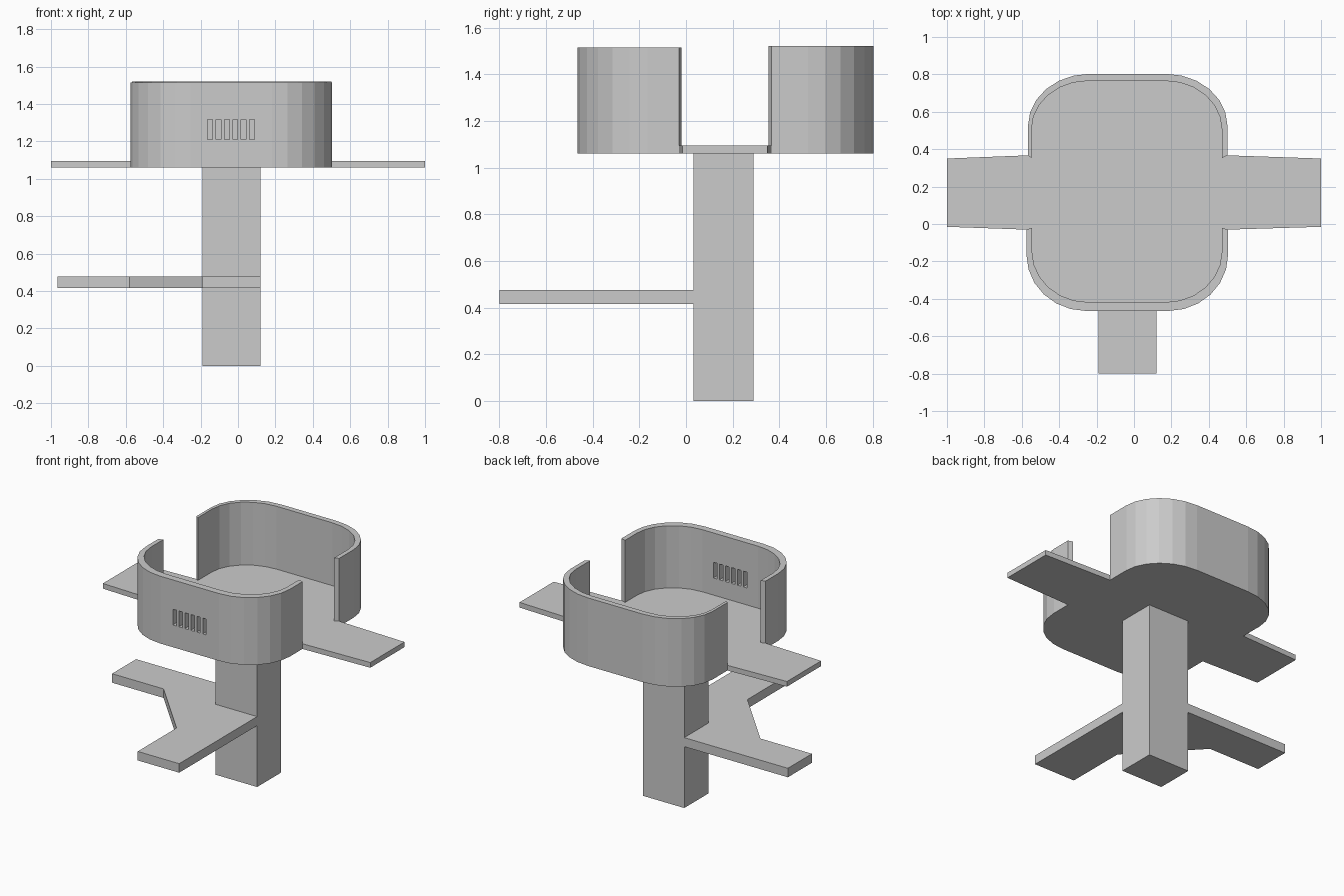
import bpy, bmesh
from math import sin, cos, pi

if "Cube" in bpy.data.objects:
    bpy.data.objects.remove(bpy.data.objects["Cube"])


def prism(name, outline, z0, z1):
    """Extrude a flat outline from z0 up to z1."""
    bm = bmesh.new()
    face = bm.faces.new([bm.verts.new((x, y, z0)) for x, y in outline])
    top = bmesh.ops.extrude_face_region(bm, geom=[face])["geom"]
    verts = [v for v in top if isinstance(v, bmesh.types.BMVert)]
    bmesh.ops.translate(bm, verts=verts, vec=(0, 0, z1 - z0))
    bmesh.ops.recalc_face_normals(bm, faces=bm.faces[:])
    mesh = bpy.data.meshes.new(name)
    bm.to_mesh(mesh)
    bm.free()
    obj = bpy.data.objects.new(name, mesh)
    bpy.context.collection.objects.link(obj)
    return obj


def rect(x0, x1, y0, y1):
    return [(x0, y0), (x1, y0), (x1, y1), (x0, y1)]


def u_curve(x0, x1, y_open, y_far, rx, ry, n=6):
    """Rounded U from the open end at x0, round the far side, to x1."""
    s = 1 if y_far > y_open else -1
    yc = y_far - s * ry
    angles = [i * pi / 2 / n for i in range(n + 1)]
    left = [(x0 + rx - rx * cos(a), yc + s * ry * sin(a)) for a in angles]
    right = [(x1 - rx + rx * cos(a), yc + s * ry * sin(a)) for a in reversed(angles)]
    return [(x0, y_open)] + left + right + [(x1, y_open)]


FLOOR, FLOOR_TOP = 1.06, 1.095

# Trunk
prism("trunk", rect(-0.19, 0.12, 0.033, 0.29), 0, FLOOR)

# Lower L-shaped branch with a diagonal web
prism("lower_branch", [(0.12, 0.29), (-0.965, 0.29), (-0.965, 0.033), (-0.58, 0.033),
                       (-0.19, -0.385), (-0.19, -0.8), (0.12, -0.8)], 0.415, 0.476)

# Curved walls
front_out = u_curve(-0.575, 0.503, -0.03, -0.465, 0.32, 0.30)
front_in = u_curve(-0.545, 0.47, -0.02, -0.418, 0.30, 0.27)
back_out = u_curve(-0.567, 0.50, 0.367, 0.803, 0.33, 0.28)
back_in = u_curve(-0.548, 0.47, 0.353, 0.765, 0.30, 0.26)
front_wall = prism("front_wall", front_out + front_in[::-1], FLOOR, 1.515)
prism("back_wall", back_out + back_in[::-1], FLOOR, 1.52)

# Floor between the walls with a wing on each side
prism("floor_with_wings",
      [(-1, -0.015), (-0.575, -0.03)] + front_in + [(0.503, -0.03), (1, -0.015),
       (1, 0.35), (0.50, 0.367)] + back_in[::-1] + [(-0.567, 0.367), (-1, 0.35)],
      FLOOR, FLOOR_TOP)

# Vent slots cut through the front wall
cutter = prism("vent_cutter", rect(-0.162, -0.136, -0.6, -0.3), 1.21, 1.317)
arr = cutter.modifiers.new("slots", "ARRAY")
arr.count = 6
arr.use_relative_offset = False
arr.use_constant_offset = True
arr.constant_offset_displace = (0.0448, 0, 0)
cutter.hide_render = True
cutter.hide_set(True)
cut = front_wall.modifiers.new("vents", "BOOLEAN")
cut.operation = "DIFFERENCE"
cut.solver = "EXACT"
cut.object = cutter
